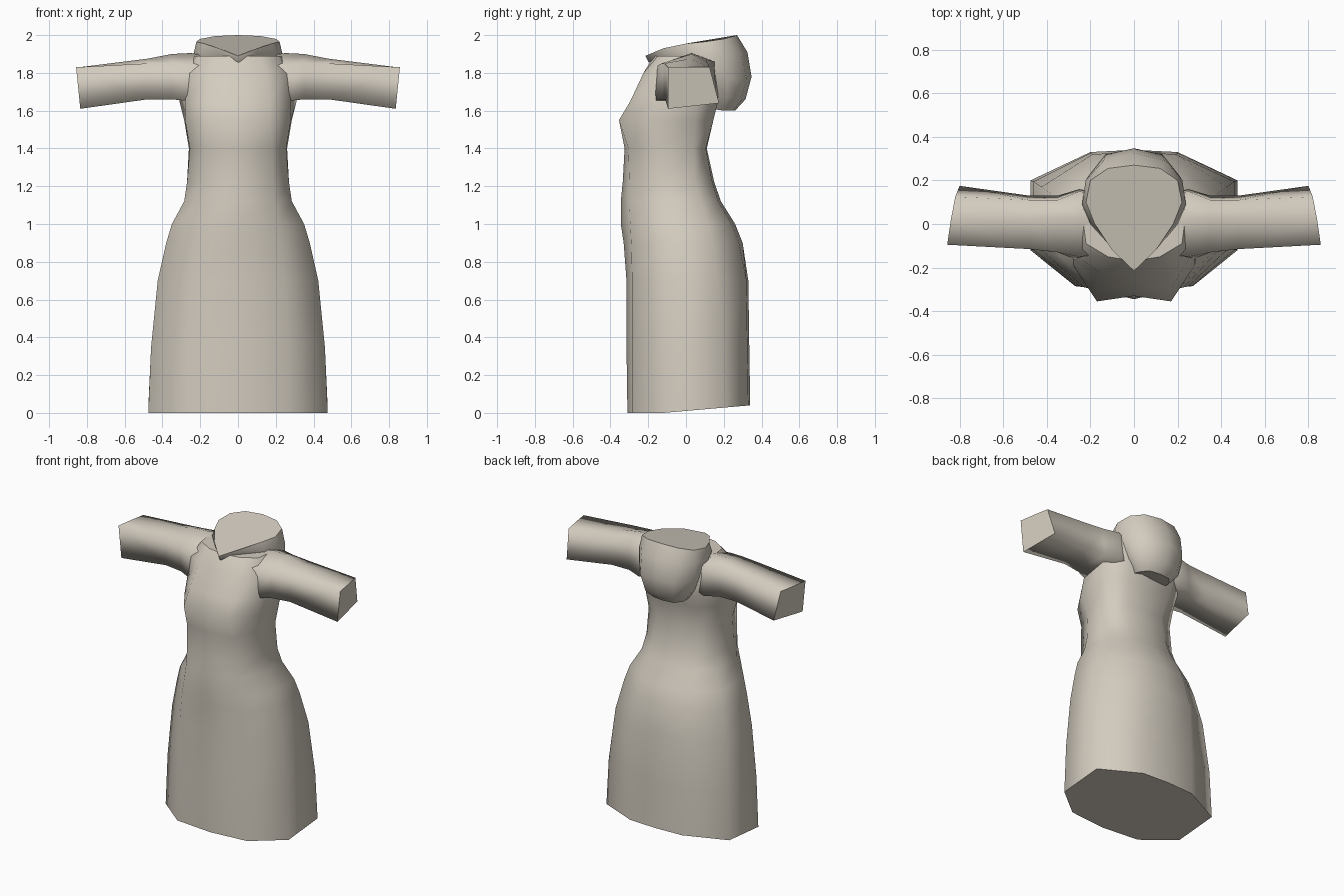
import bpy, bmesh

cloth = bpy.data.materials.new("beige_cloth")
cloth.diffuse_color = (0.65, 0.60, 0.52, 1)


def loft(name, rings):
    """Skin closed rings of equal size, with flat caps at both ends."""
    bm = bmesh.new()
    rows = [[bm.verts.new(p) for p in ring] for ring in rings]
    n = len(rows[0])
    for a, b in zip(rows, rows[1:]):
        for i in range(n):
            j = (i + 1) % n
            bm.faces.new((a[i], a[j], b[j], b[i])).smooth = True
    bm.faces.new(rows[0][::-1])
    bm.faces.new(rows[-1])
    bmesh.ops.recalc_face_normals(bm, faces=bm.faces)
    me = bpy.data.meshes.new(name)
    bm.to_mesh(me)
    bm.free()
    me.materials.append(cloth)
    ob = bpy.data.objects.new(name, me)
    bpy.context.collection.objects.link(ob)
    return ob


def mirrored(half):
    """Complete a ring from its right half (front centre to back centre)."""
    return half + [(-x, y, z) for x, y, z in half[-2:0:-1]]


# Dress body: z, front centre y, four (x, y) side points, back centre y
body = [
    (0.00, -.310, .27, -.285, .475, -.12, .475, .20, .20, .33, .340),
    (0.35, -.315, .265, -.285, .46, -.12, .46, .195, .20, .325, .335),
    (0.70, -.315, .25, -.285, .425, -.12, .425, .17, .19, .32, .330),
    (0.90, -.330, .23, -.290, .38, -.13, .38, .14, .17, .28, .300),
    (1.00, -.345, .21, -.295, .35, -.14, .35, .12, .16, .24, .260),
    (1.12, -.345, .19, -.300, .285, -.15, .285, .08, .15, .17, .185),
    (1.22, -.335, .185, -.300, .27, -.14, .27, .05, .14, .14, .150),
    (1.40, -.325, .18, -.305, .255, -.15, .26, .04, .14, .105, .110),
    (1.55, -.330, .17, -.355, .28, -.19, .285, .05, .17, .145, .140),
    (1.65, -.280, .17, -.295, .28, -.16, .31, .06, .18, .17, .165),
    (1.80, -.225, .15, -.225, .26, -.15, .30, .08, .20, .17, .170),
    (1.89, -.170, .12, -.150, .22, -.09, .24, .06, .17, .12, .130),
]
rings = []
for z, yf, x1, y1, x2, y2, x3, y3, x4, y4, yb in body:
    half = [(0, yf), (x1, y1), (x2, y2), (x3, y3), (x4, y4), (0, yb)]
    # the hem rises slightly towards the back
    rings.append(mirrored([(x, y, z if z else max(0, (y + .12) * .087))
                           for x, y in half]))
loft("dress_body", rings)

# Sleeves: front bottom, front top, ridge, back top, back bottom
sleeve = [
    [(.16, -.14, 1.68), (.16, -.14, 1.84), (.16, .03, 1.89), (.16, .13, 1.84), (.16, .14, 1.68)],
    [(.25, -.17, 1.65), (.25, -.15, 1.84), (.25, .03, 1.905), (.25, .15, 1.86), (.25, .16, 1.66)],
    [(.35, -.13, 1.66), (.35, -.13, 1.85), (.35, .03, 1.90), (.35, .11, 1.87), (.35, .13, 1.67)],
    [(.48, -.11, 1.66), (.48, -.115, 1.85), (.48, .02, 1.875), (.48, .11, 1.86), (.48, .13, 1.67)],
    [(.835, -.095, 1.61), (.857, -.095, 1.83), (.84, .02, 1.83), (.82, .125, 1.83), (.80, .175, 1.64)],
]
for side, s in (("right", 1), ("left", -1)):
    loft(side + "_sleeve", [[(x * s, y, z) for x, y, z in r] for r in sleeve])

# Folded hood: pointed rim, collar edge, bulge, lower bag, bottom
hood = [
    [(0, -.215, 1.89), (.10, -.12, 1.93), (.18, 0, 1.955), (.22, .10, 1.965),
     (.20, .20, 1.98), (.12, .255, 1.995), (0, .27, 2.0)],
    [(0, -.20, 1.86), (.10, -.11, 1.895), (.20, 0, 1.90), (.238, .09, 1.89),
     (.222, .20, 1.89), (.14, .29, 1.90), (0, .325, 1.91)],
    [(0, -.16, 1.84), (.10, -.08, 1.85), (.18, .01, 1.85), (.22, .10, 1.80),
     (.21, .22, 1.77), (.13, .32, 1.77), (0, .347, 1.78)],
    [(0, 0, 1.80), (.08, .03, 1.78), (.15, .06, 1.75), (.19, .12, 1.70),
     (.18, .22, 1.67), (.11, .29, 1.65), (0, .315, 1.66)],
    [(0, .05, 1.65), (.05, .07, 1.64), (.10, .09, 1.63), (.13, .13, 1.61),
     (.12, .20, 1.60), (.08, .25, 1.60), (0, .26, 1.60)],
]
loft("hood", [mirrored(r) for r in hood])
